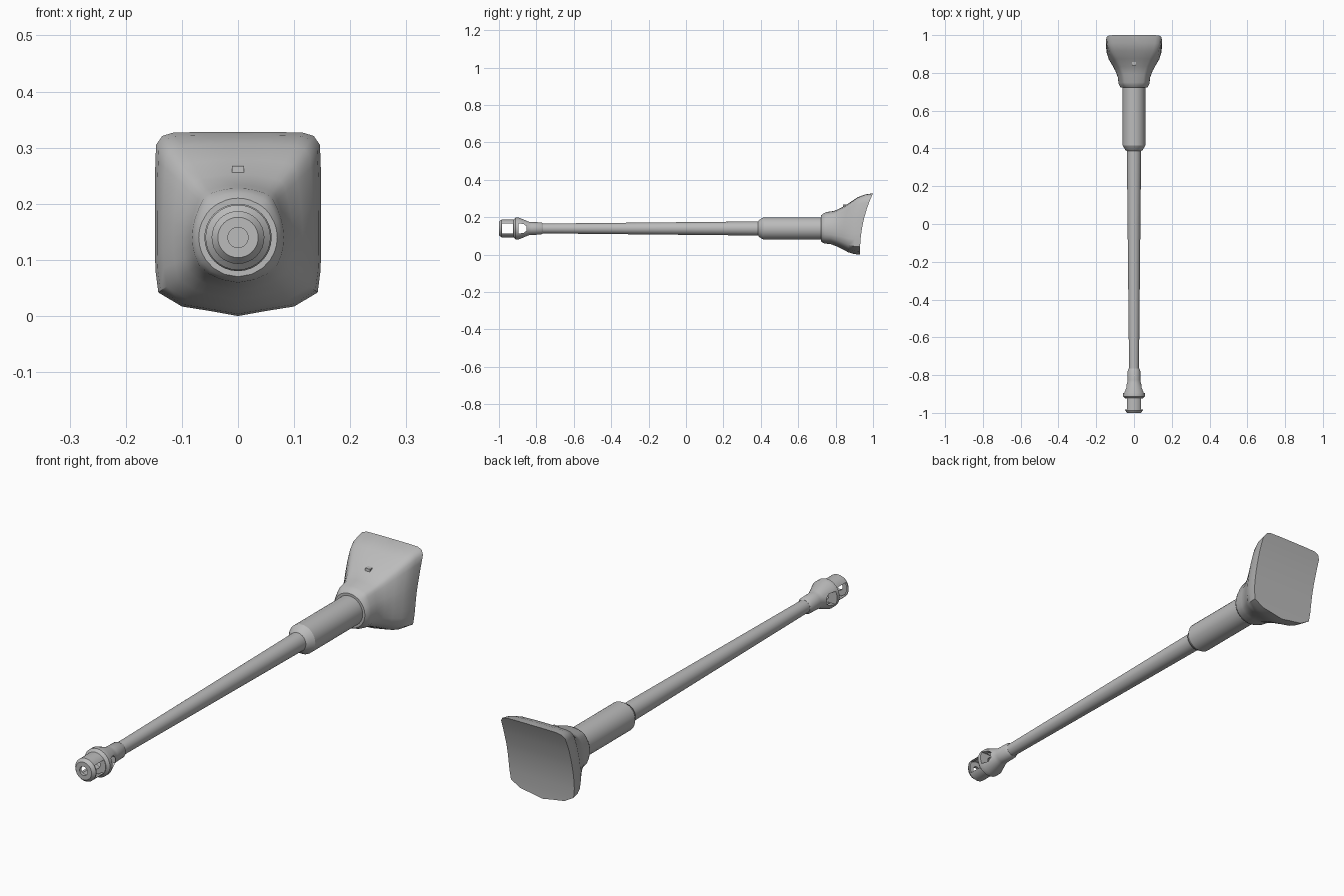
import bpy, bmesh, math

if "Cube" in bpy.data.objects:
    bpy.data.objects.remove(bpy.data.objects["Cube"])

AXIS_Z = 0.14          # height of the bore axis
NECK_R = 0.07          # radius of the mantlet neck
SEG = 32

steel = bpy.data.materials.new("grey steel")
steel.diffuse_color = (0.5, 0.5, 0.5, 1)
steel.use_nodes = True
steel.node_tree.nodes["Principled BSDF"].inputs["Base Color"].default_value = steel.diffuse_color


def finish(name, bm, angle=35):
    bmesh.ops.recalc_face_normals(bm, faces=bm.faces)
    mesh = bpy.data.meshes.new(name)
    bm.to_mesh(mesh)
    bm.free()
    mesh.materials.append(steel)
    ob = bpy.data.objects.new(name, mesh)
    bpy.context.collection.objects.link(ob)
    shade(ob, angle)
    return ob


def shade(ob, angle):
    bpy.ops.object.select_all(action='DESELECT')
    ob.select_set(True)
    bpy.context.view_layer.objects.active = ob
    bpy.ops.object.shade_smooth_by_angle(angle=math.radians(angle))


def lathe(name, profile, angle=35):
    """Turn a list of (y, radius) points around the bore axis."""
    bm = bmesh.new()
    rings = []
    for y, r in profile:
        if r == 0:
            rings.append([bm.verts.new((0, y, AXIS_Z))] * SEG)
        else:
            rings.append([bm.verts.new((r * math.cos(a), y, AXIS_Z + r * math.sin(a)))
                          for a in (2 * math.pi * i / SEG for i in range(SEG))])
    for a, b in zip(rings, rings[1:]):
        for i in range(SEG):
            j = (i + 1) % SEG
            bm.faces.new(list(dict.fromkeys((a[i], a[j], b[j], b[i]))))
    return finish(name, bm, angle)


def prism(name, outline, half_width):
    """Extrude a (y, z) outline along x."""
    bm = bmesh.new()
    sides = [[bm.verts.new((x, y, z)) for y, z in outline] for x in (-half_width, half_width)]
    n = len(outline)
    for side in sides:
        bm.faces.new(side)
    for i in range(n):
        j = (i + 1) % n
        bm.faces.new((sides[0][i], sides[0][j], sides[1][j], sides[1][i]))
    return finish(name, bm)


# Barrel tube and thicker recoil sleeve
lathe("barrel", [(-0.79, 0), (-0.79, 0.026), (0.41, 0.038), (0.41, 0)])
lathe("recoil_sleeve", [(0.385, 0), (0.385, 0.037), (0.392, 0.046), (0.415, 0.06),
                        (0.75, 0.06), (0.75, 0)], 25)

# Hollow muzzle brake: inner chambers first, then the outside
brake = lathe("muzzle_brake", [
    (-0.85, 0), (-0.85, 0.030), (-0.893, 0.040), (-0.893, 0.020), (-0.922, 0.020),
    (-0.922, 0.039), (-0.988, 0.039), (-0.988, 0.018), (-1.0, 0.018),
    (-1.0, 0.036), (-0.987, 0.047), (-0.922, 0.047), (-0.912, 0.058), (-0.893, 0.058),
    (-0.84, 0.036), (-0.825, 0.034), (-0.775, 0.033), (-0.765, 0.027), (-0.765, 0)], 30)

# Side ports cut straight through the brake
ports = [[(-0.983, -0.027), (-0.983, 0.027), (-0.924, 0.027), (-0.924, -0.027)],
         [(-0.896, -0.027), (-0.896, 0.027), (-0.868, 0.024), (-0.853, 0.012),
          (-0.853, -0.012), (-0.868, -0.024)]]
for port in ports:
    cutter = prism("port_cutter", [(y, AXIS_Z + z) for y, z in port], 0.1)
    cutter.hide_render = True
    mod = brake.modifiers.new("port", 'BOOLEAN')
    mod.operation = 'DIFFERENCE'
    mod.solver = 'EXACT'
    mod.object = cutter
    bpy.context.view_layer.objects.active = brake
    bpy.ops.object.modifier_apply(modifier=mod.name)
    bpy.data.objects.remove(cutter)
shade(brake, 30)

# Mantlet: a round neck that flares into a shield-shaped rear plate
half = [(0, 0), (0.05, 0.009), (0.1, 0.017), (0.142, 0.042), (0.147, 0.08),
        (0.148, 0.11), (0.148, 0.14), (0.148, 0.17), (0.148, 0.2), (0.148, 0.25),
        (0.147, 0.28), (0.146, 0.305), (0.135, 0.321), (0.115, 0.327), (0.06, 0.328),
        (0.03, 0.328), (0, 0.328)]
outline = half + [(-x, z) for x, z in half[-2:0:-1]]
flare = [(0, 0), (0.04, 0.08), (0.1, 0.15), (0.25, 0.2), (0.4, 0.36), (0.55, 0.58),
         (0.7, 0.82), (0.85, 0.95), (1, 1)]   # (position along, share of plate shape)


def rear_y(z):
    return 0.93 + 0.07 * (z / 0.328) ** 2.2


bm = bmesh.new()
rings = []
for t, w in flare:
    ring = []
    for x, z in outline:
        a = math.atan2(z - AXIS_Z, x)
        cx, cz = NECK_R * math.cos(a), AXIS_Z + NECK_R * math.sin(a)
        ring.append(bm.verts.new((cx + (x - cx) * w,
                                  0.722 + (rear_y(z) - 0.722) * t,
                                  cz + (z - cz) * w)))
    rings.append(ring)
n = len(outline)
for a, b in zip(rings, rings[1:]):
    for i in range(n):
        j = (i + 1) % n
        bm.faces.new((a[i], a[j], b[j], b[i]))
bm.faces.new(rings[0])
# Curved rear plate made of strips running across
rear = rings[-1]
for i in range(len(half) - 1):
    strip = (rear[i], rear[i + 1], rear[-(i + 1)], rear[-i])
    bm.faces.new(list(dict.fromkeys(strip)))
finish("mantlet", bm, 40)

# Small sight hood on top of the mantlet
prism("sight_hood", [(0.838, 0.245), (0.84, 0.267), (0.86, 0.268), (0.875, 0.25)], 0.011)
